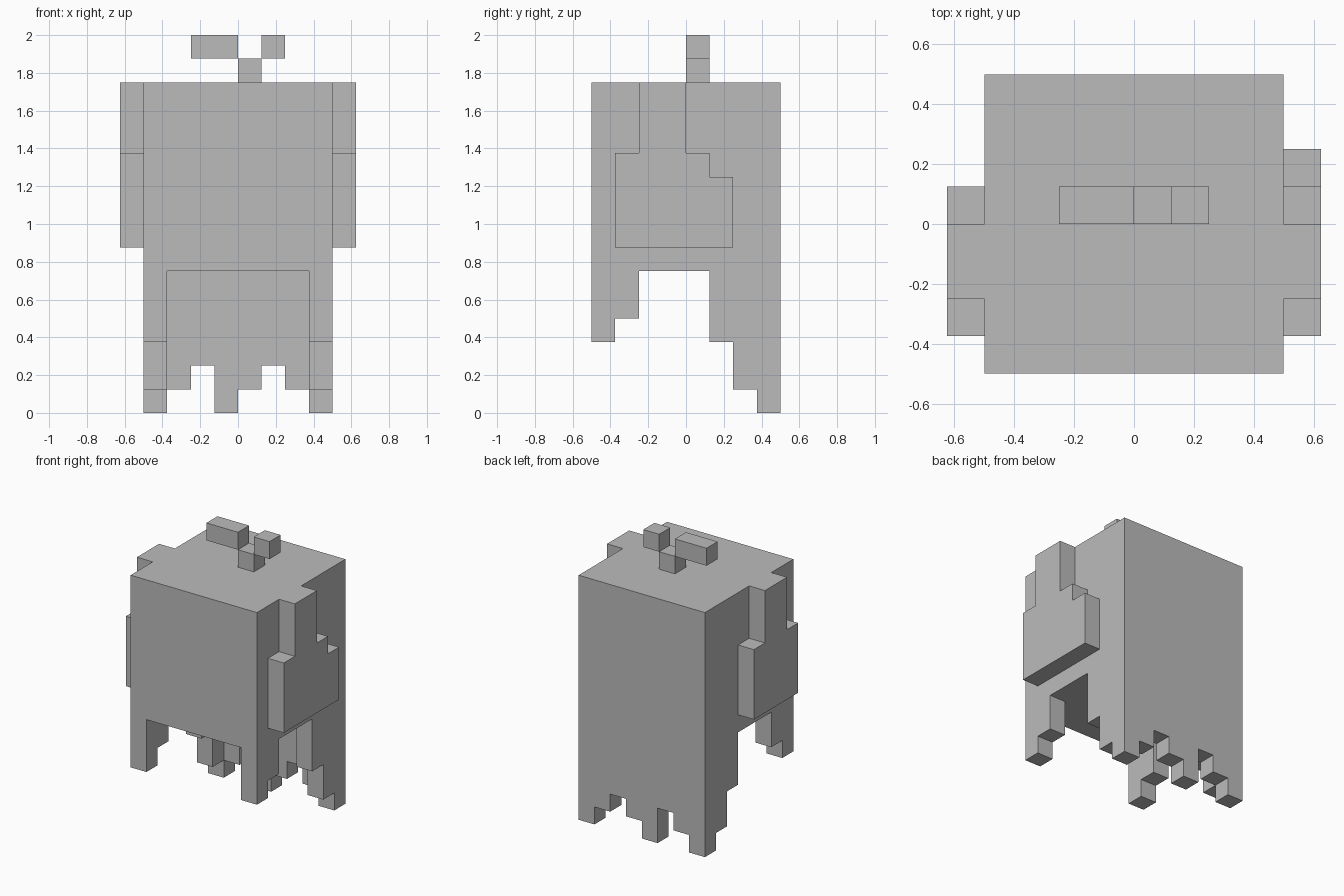
import bpy
import bmesh
from mathutils import Vector

cube = bpy.data.objects.get("Cube")
if cube:
    bpy.data.objects.remove(cube, do_unlink=True)

U = 0.125  # one block

grey = bpy.data.materials.new("plain_grey")
grey.use_nodes = True
colour = (0.5, 0.5, 0.5, 1.0)
grey.diffuse_color = colour
grey.node_tree.nodes["Principled BSDF"].inputs["Base Color"].default_value = colour


def extrude(name, profile, axis, start, end):
    """Extrude a profile, in blocks, along x (profile is y, z) or y (profile is x, z)."""
    bm = bmesh.new()
    if axis == "x":
        points = [(start, a, b) for a, b in profile]
        step = Vector((end - start, 0, 0)) * U
    else:
        points = [(a, start, b) for a, b in profile]
        step = Vector((0, end - start, 0)) * U
    face = bm.faces.new([bm.verts.new(Vector(p) * U) for p in points])
    grown = bmesh.ops.extrude_face_region(bm, geom=[face], use_keep_orig=True)
    moved = [g for g in grown["geom"] if isinstance(g, bmesh.types.BMVert)]
    bmesh.ops.translate(bm, verts=moved, vec=step)
    bmesh.ops.recalc_face_normals(bm, faces=bm.faces)
    mesh = bpy.data.meshes.new(name)
    bm.to_mesh(mesh)
    bm.free()
    mesh.materials.append(grey)
    obj = bpy.data.objects.new(name, mesh)
    bpy.context.collection.objects.link(obj)
    return obj


def rect(a0, a1, b0, b1):
    return [(a0, b0), (a1, b0), (a1, b1), (a0, b1)]


def fringe(first, top, bottoms):
    """Profile with a flat top and a stepped lower edge, one block per step."""
    points = [(first, top)]
    for i, low in enumerate(bottoms):
        for p in ((first + i, low), (first + i + 1, low)):
            if points[-1] != p:
                points.append(p)
    points.append((first + len(bottoms), top))
    # drop points lying in the middle of a straight run
    n = len(points)
    return [p for i, p in enumerate(points)
            if not any(points[i - 1][k] == p[k] == points[(i + 1) % n][k] for k in (0, 1))]


# Main block
extrude("body", rect(-4, 4, 6, 14), "y", -4, 4)

# Stepped front and back corners hanging on both sides
for side, x in (("left", 3), ("right", -4)):
    extrude(side + "_front_drape", fringe(-4, 6, [3, 4]), "x", x, x + 1)
    extrude(side + "_back_drape", fringe(1, 6, [3, 1, 0]), "x", x, x + 1)

# Ragged back hem between the corners
extrude("back_hem", fringe(-3, 6, [1, 2, 0, 1, 2, 1]), "y", 3, 4)

# Side plates
left_plate = [(-3, 7), (2, 7), (2, 10), (1, 10), (1, 11), (0, 11),
              (0, 14), (-2, 14), (-2, 11), (-3, 11)]
right_plate = [(-3, 7), (1, 7), (1, 11), (0, 11),
               (0, 14), (-2, 14), (-2, 11), (-3, 11)]
extrude("left_side_plate", left_plate, "x", 4, 5)
extrude("right_side_plate", right_plate, "x", -5, -4)

# Sprout on top
extrude("sprout_stem", rect(0, 1, 14, 15), "y", 0, 1)
extrude("sprout_right_leaf", rect(-2, 0, 15, 16), "y", 0, 1)
extrude("sprout_left_leaf", rect(1, 2, 15, 16), "y", 0, 1)
